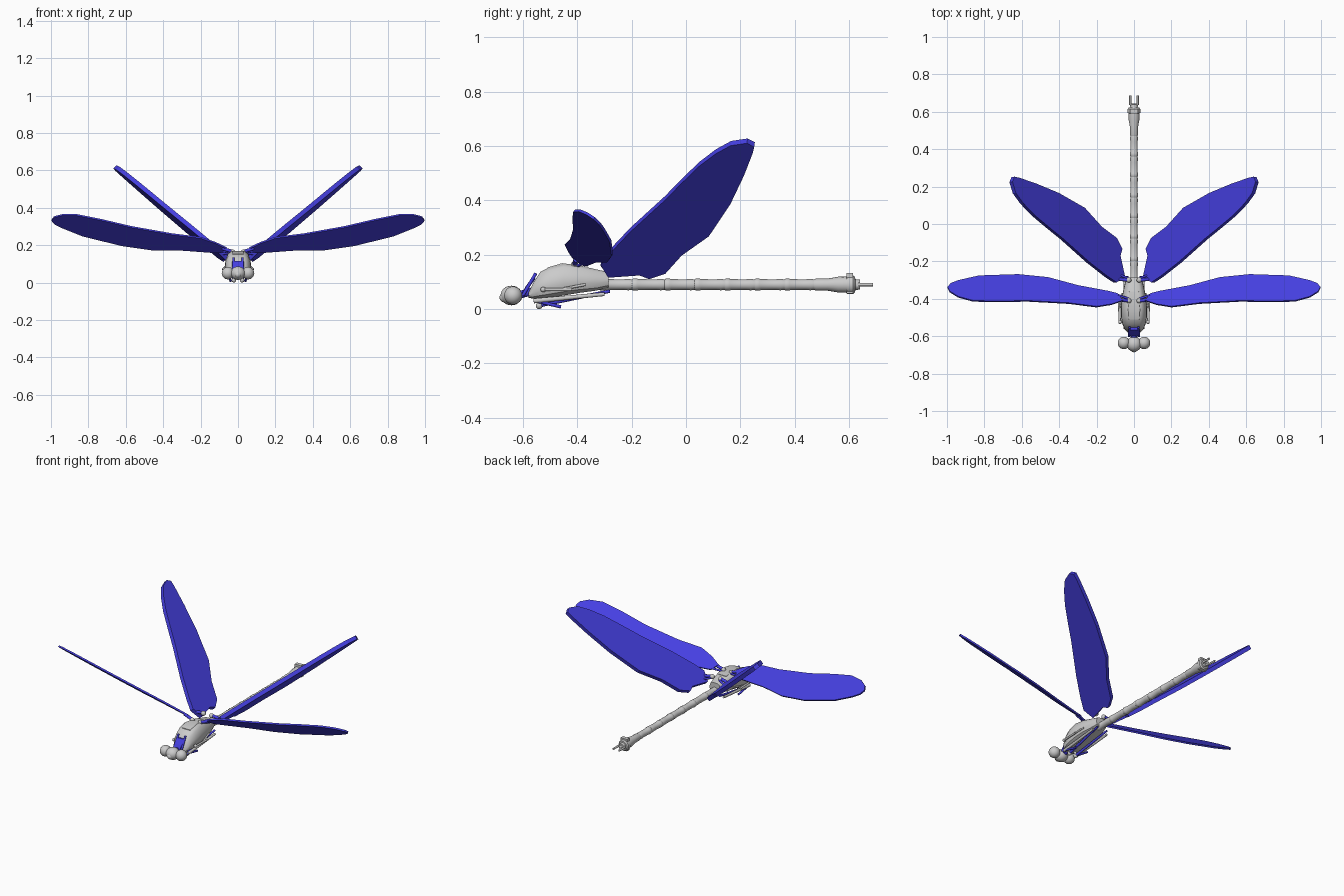
import bpy, bmesh, math
from mathutils import Vector

if "Cube" in bpy.data.objects:
    bpy.data.objects.remove(bpy.data.objects["Cube"])

blue = bpy.data.materials.new("blue")
blue.diffuse_color = (0.06, 0.05, 0.75, 1)
blue.use_nodes = True
blue.node_tree.nodes["Principled BSDF"].inputs["Base Color"].default_value = blue.diffuse_color


def finish(name, bm, mat=None, smooth=True):
    bmesh.ops.recalc_face_normals(bm, faces=bm.faces)
    me = bpy.data.meshes.new(name)
    bm.to_mesh(me)
    bm.free()
    if smooth:
        me.shade_smooth()
        me.set_sharp_from_angle(angle=math.radians(35))
    if mat:
        me.materials.append(mat)
    ob = bpy.data.objects.new(name, me)
    bpy.context.collection.objects.link(ob)
    return ob


def ball(name, c, r, mat=None, scale=(1, 1, 1)):
    bm = bmesh.new()
    bmesh.ops.create_uvsphere(bm, u_segments=24, v_segments=14, radius=r)
    for v in bm.verts:
        v.co = Vector([v.co[i] * scale[i] + c[i] for i in range(3)])
    return finish(name, bm, mat)


def rod(name, a, b, r, mat=None, r2=None, seg=12):
    a, b = Vector(a), Vector(b)
    bm = bmesh.new()
    bmesh.ops.create_cone(bm, cap_ends=True, segments=seg, radius1=r,
                          radius2=r if r2 is None else r2, depth=(b - a).length)
    q = (b - a).to_track_quat('Z', 'Y')
    for v in bm.verts:
        v.co = q @ v.co + (a + b) / 2
    return finish(name, bm, mat)


def loft(name, rings, mat=None, smooth=True):
    bm = bmesh.new()
    vs = [[bm.verts.new(p) for p in ring] for ring in rings]
    n = len(vs[0])
    for r, s in zip(vs, vs[1:]):
        for i in range(n):
            bm.faces.new((r[i], r[(i + 1) % n], s[(i + 1) % n], s[i]))
    bm.faces.new(vs[0])
    bm.faces.new(vs[-1])
    return finish(name, bm, mat, smooth)


def wing(name, outline, plane, thick, s):
    # flat outline (x, y) laid on a tilted plane, then thickened
    a, b, c = plane
    bm = bmesh.new()
    bm.faces.new([bm.verts.new((x * s, y, a + b * x + c * y)) for x, y in outline])
    ob = finish(name, bm, blue, smooth=False)
    mod = ob.modifiers.new("thickness", 'SOLIDIFY')
    mod.thickness, mod.offset = thick, 0


# Wings
front_outline = [(.06, -.41), (.12, -.43), (.20, -.443), (.35, -.424), (.57, -.412), (.73, -.415),
                 (.86, -.412), (.94, -.39), (.985, -.362), (.997, -.338), (.98, -.318), (.94, -.303),
                 (.83, -.278), (.62, -.271), (.46, -.287), (.30, -.33), (.14, -.36), (.09, -.372)]
hind_outline = [(.055, -.285), (.10, -.313), (.15, -.28), (.246, -.205), (.386, -.08), (.46, -.02),
                (.54, .047), (.60, .11), (.64, .165), (.658, .225), (.647, .252), (.62, .246),
                (.53, .215), (.41, .165), (.27, .085), (.18, -.015), (.10, -.075), (.07, -.135),
                (.08, -.17)]

for side, s in (("left", -1), ("right", 1)):
    wing(side + "_front_wing", front_outline, (-.149, .22, -.78), .010, s)
    wing(side + "_hind_wing", hind_outline, (.036, .93, -.13), .024, s)
    # Wing hinges
    for nm, y, z in (("front", -.41, .182), ("hind", -.30, .155)):
        ball(f"{side}_{nm}_hinge_ball", (.028 * s, y, .162), .014)
        rod(f"{side}_{nm}_hinge", (.028 * s, y, .165), (.085 * s, y + .005, z), .009, blue)
        rod(f"{side}_{nm}_hinge_strut", (.028 * s, y + .01, .158), (.085 * s, y + .03, z - .014), .006, blue)
    # Eyes and neck bars
    ball(side + "_eye", (.054 * s, -.636, .05), .033)
    rod(side + "_neck_bar", (.027 * s, -.60, .05), (.024 * s, -.552, .132), .006, blue)
    # Folded legs
    rod(side + "_front_leg", (.076 * s, -.525, .072), (.08 * s, -.42, .072), .006)
    ball(side + "_front_knee", (.074 * s, -.525, .072), .010)
    rod(side + "_front_foot", (.076 * s, -.45, .075), (.062 * s, -.37, .09), .005)
    rod(side + "_middle_leg", (.022 * s, -.545, .013), (.035 * s, -.28, .066), .008, blue, .006)
    rod(side + "_hind_leg", (.046 * s, -.56, .03), (.05 * s, -.30, .055), .009, None, .007)
    rod(side + "_hind_shin", (.046 * s, -.56, .032), (.04 * s, -.46, .008), .006, blue)
    rod(side + "_leg_mount", (.022 * s, -.55, .05), (.022 * s, -.535, .012), .008)
    ball(side + "_middle_knee", (.022 * s, -.54, .0125), .0125)

# Head
ball("head", (0, -.642, .05), .040, scale=(1, 1, .9))
ball("mouth", (0, -.668, .043), .018)
rod("head_joint", (0, -.62, .05), (0, -.55, .07), .014, blue)

# Neck plate
loft("neck_plate", [[(-w, y - .007, z), (w, y - .007, z), (w, y + .007, z - .003), (-w, y + .007, z - .003)]
                    for w, y, z in ((.016, -.602, .05), (.024, -.582, .085), (.022, -.56, .115))],
     blue, False)

# Thorax: y, half width, bottom, top
sections = [(-.58, .035, .042, .06), (-.56, .052, .038, .10), (-.535, .062, .038, .138),
            (-.50, .069, .042, .154), (-.45, .070, .05, .167), (-.39, .065, .060, .16),
            (-.33, .052, .068, .146), (-.285, .038, .08, .136)]
shape = [(.5, 0), (.85, .12), (1, .35), (.95, .6), (.75, .9), (.5, 1)]
shape = shape + [(-x, z) for x, z in reversed(shape)]
loft("thorax", [[(x * w, y, b + (t - b) * z) for x, z in shape] for y, w, b, t in sections])

# Raised back plate
loft("back_plate", [[(x * w, y, z + h) for x, h in ((-1, -.012), (-.7, .003), (.7, .003), (1, -.012))]
                    for w, y, z in ((.04, -.51, .15), (.045, -.455, .166), (.036, -.36, .153))])


# Abdomen, turned around the y axis
def turned(name, prof, seg=16, mat=None, z=.09):
    loft(name, [[(r * math.cos(2 * math.pi * i / seg), y, z + r * math.sin(2 * math.pi * i / seg))
                 for i in range(seg)] for y, r in prof], mat)


joints = [-.32, -.20, -.08, .03, .14, .25, .36, .47]
for i, (a, b) in enumerate(zip(joints, joints[1:])):
    turned(f"abdomen_segment_{i + 1}", [(a, .018), (a + .006, .022), (a + .02, .022), (a + .025, .020),
                                        (b - .03, .0195), (b - .012, .021), (b + .002, .019)])
turned("abdomen_end", [(.47, .019), (.478, .022), (.52, .022), (.56, .029), (.592, .030),
                       (.593, .034), (.615, .034), (.622, .028), (.623, .02), (.64, .018)])

# Tail fork
rod("tail_bar", (-.022, .635, .09), (.022, .635, .09), .008)
for side, s in (("left", -1), ("right", 1)):
    rod(side + "_tail_prong", (.02 * s, .635, .09), (.02 * s, .687, .09), .006)
# Tail block
loft("tail_block", [[(-.022, y, .058), (.022, y, .058), (.022, y, .132), (-.022, y, .132)]
                    for y in (.59, .614)], None, False)
